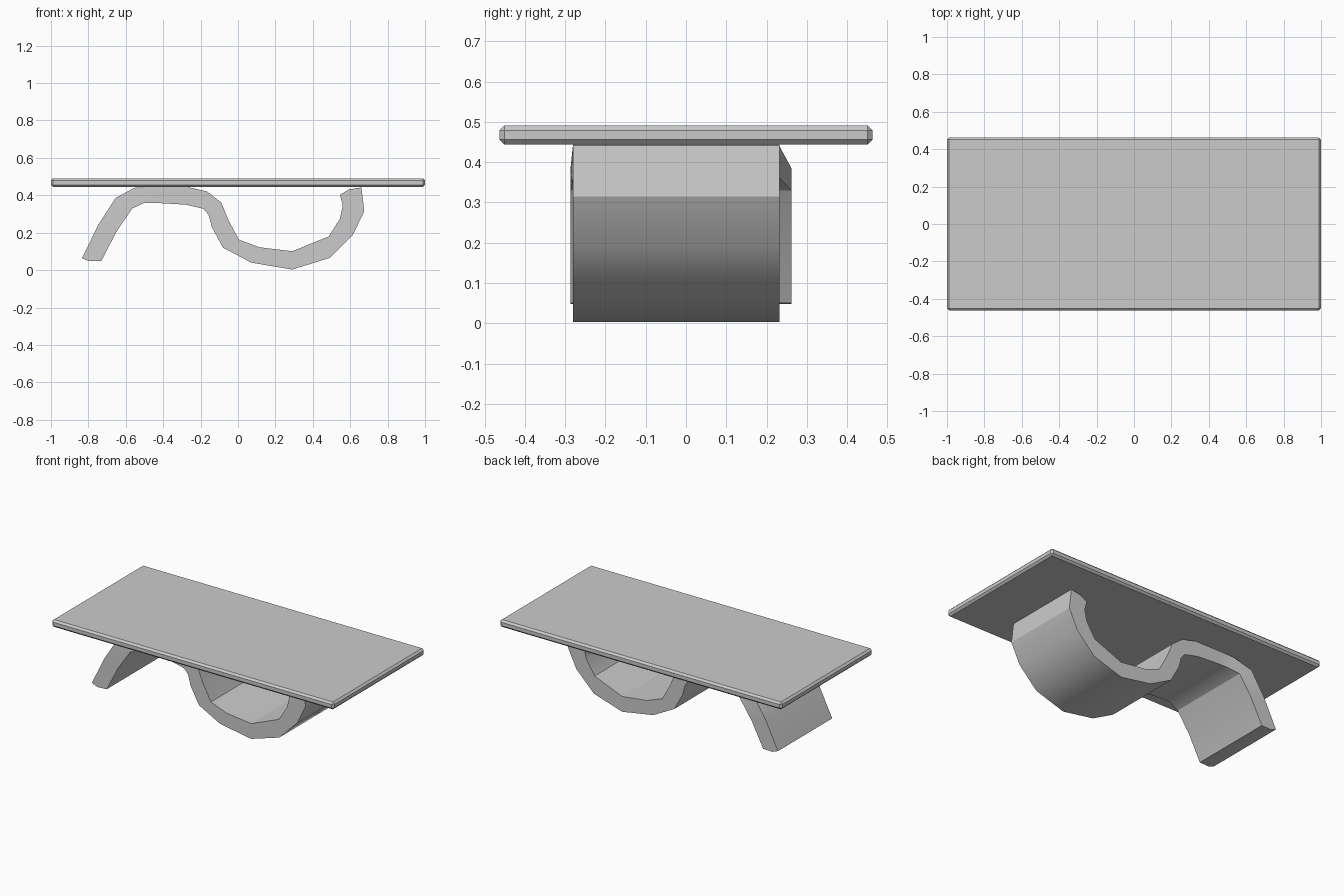
import bpy, bmesh

if "Cube" in bpy.data.objects:
    bpy.data.objects.remove(bpy.data.objects["Cube"])


def make_object(name, bm, angle):
    bmesh.ops.recalc_face_normals(bm, faces=bm.faces)
    mesh = bpy.data.meshes.new(name)
    bm.to_mesh(mesh)
    bm.free()
    obj = bpy.data.objects.new(name, mesh)
    bpy.context.collection.objects.link(obj)
    bpy.ops.object.select_all(action='DESELECT')
    obj.select_set(True)
    bpy.context.view_layer.objects.active = obj
    if angle:
        bpy.ops.object.shade_smooth_by_angle(angle=angle)
    return obj


# Tabletop: thin slab with chamfered edges
bm = bmesh.new()
bmesh.ops.create_cube(bm, size=1)
for v in bm.verts:
    v.co.x *= 2.0
    v.co.y *= 0.926
    v.co.z = v.co.z * 0.047 + 0.4675
bmesh.ops.bevel(bm, geom=bm.edges[:], offset=0.012, segments=1, affect='EDGES')
make_object("tabletop", bm, 0)

# Wave base: paired upper / lower points along the S-shaped band (x, z, x, z)
stations = [
    (-0.835, 0.063, -0.730, 0.050),
    (-0.745, 0.245, -0.650, 0.205),
    (-0.655, 0.385, -0.565, 0.330),
    (-0.555, 0.440, -0.500, 0.360),
    (-0.480, 0.445, -0.420, 0.358),
    (-0.270, 0.445, -0.280, 0.350),
    (-0.165, 0.420, -0.185, 0.328),
    (-0.090, 0.362, -0.157, 0.295),
    (-0.050, 0.265, -0.140, 0.230),
    (0.005, 0.163, -0.080, 0.120),
    (0.115, 0.122, 0.070, 0.040),
    (0.290, 0.101, 0.290, 0.003),
    (0.485, 0.180, 0.490, 0.065),
    (0.545, 0.275, 0.615, 0.190),
    (0.560, 0.345, 0.675, 0.315),
    (0.545, 0.403, 0.660, 0.442),
]
bm = bmesh.new()
rings = []
for i, (ux, uz, lx, lz) in enumerate(stations):
    # the left leg is slightly wider than the rest
    front, back = (-0.287, 0.262) if i < 3 else (-0.281, 0.232)
    rings.append([bm.verts.new(p) for p in (
        (ux, front, uz), (ux, back, uz), (lx, back, lz), (lx, front, lz))])
for a, b in zip(rings, rings[1:]):
    for k in range(4):
        n = (k + 1) % 4
        bm.faces.new((a[k], a[n], b[n], b[k]))

# End caps: small kink point on each end
for ring, (kx, kz) in ((rings[0], (-0.795, 0.048)), (rings[-1], (0.595, 0.432))):
    kf = bm.verts.new((kx, ring[0].co.y, kz))
    kb = bm.verts.new((kx, ring[1].co.y, kz))
    bm.faces.new((ring[0], ring[1], kb, kf))
    bm.faces.new((kf, kb, ring[2], ring[3]))
    bm.faces.new((ring[0], kf, ring[3]))
    bm.faces.new((ring[1], ring[2], kb))
make_object("wave_base", bm, 0.5)
